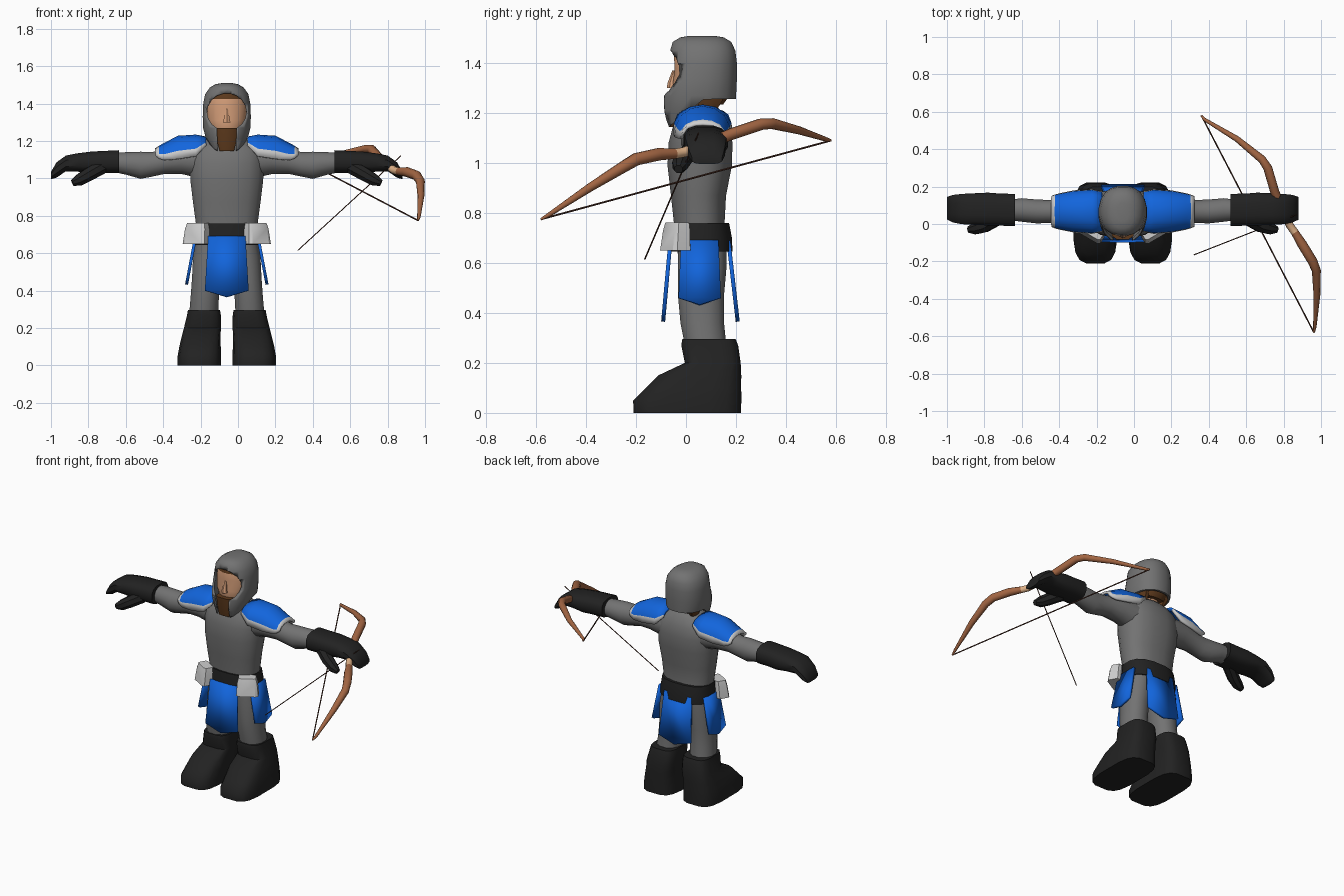
import bpy, bmesh, math
from mathutils import Vector as V

CX = -0.06          # body centre line; body parts are built around it


def colour(name, rgb):
    m = bpy.data.materials.new(name)
    m.diffuse_color = (*rgb, 1)
    return m


GREY = colour("grey cloth", (0.17, 0.17, 0.17))
BLACK = colour("black leather", (0.016, 0.016, 0.016))
BLUE = colour("blue cloth", (0.006, 0.13, 0.72))
PALE = colour("pale trim", (0.62, 0.62, 0.62))
SKIN = colour("skin", (0.66, 0.34, 0.19))
HAIR = colour("brown hair", (0.11, 0.042, 0.012))
WOOD = colour("bow wood", (0.36, 0.13, 0.055))
TAN = colour("grip tan", (0.75, 0.45, 0.25))
CORD = colour("dark cord", (0.09, 0.035, 0.022))


def finish(bm, name, mats, mirror=False, x0=CX, angle=40, thick=0):
    bmesh.ops.recalc_face_normals(bm, faces=bm.faces)
    me = bpy.data.meshes.new(name)
    bm.to_mesh(me)
    bm.free()
    for m in mats:
        me.materials.append(m)
    ob = bpy.data.objects.new(name, me)
    bpy.context.collection.objects.link(ob)
    ob.location.x = x0
    bpy.ops.object.select_all(action='DESELECT')
    ob.select_set(True)
    bpy.context.view_layer.objects.active = ob
    bpy.ops.object.shade_smooth_by_angle(angle=math.radians(angle))
    if thick:
        s = ob.modifiers.new("thickness", 'SOLIDIFY')
        s.thickness = thick
        s.offset = 0
    if mirror:
        ob.modifiers.new("mirror", 'MIRROR')
    return ob


def loft(name, rings, mats, n=14, p=2.0, paint=None, **kw):
    """Skin closed superellipse rings, each (centre, u radius, v radius)."""
    bm = bmesh.new()
    rows = []
    for c, u, v in rings:
        row = []
        for i in range(n):
            a = math.tau * (i + 0.5) / n
            f = [math.copysign(abs(k) ** (2 / p), k) for k in (math.cos(a), math.sin(a))]
            row.append(bm.verts.new(c + u * f[0] + v * f[1]))
        rows.append(row)
    for a, b in zip(rows, rows[1:]):
        for i in range(n):
            bm.faces.new((a[i], a[(i + 1) % n], b[(i + 1) % n], b[i]))
    bm.faces.new(rows[0])
    bm.faces.new(rows[-1])
    if paint:
        for f in bm.faces:
            f.material_index = paint(f.calc_center_median())
    return finish(bm, name, mats, **kw)


def upright(name, rows, mats, **kw):     # rows: z, xc, yc, rx, ry
    return loft(name, [(V((x, y, z)), V((a, 0, 0)), V((0, b, 0))) for z, x, y, a, b in rows], mats, **kw)


def sideways(name, rows, mats, **kw):    # rows: x, yc, zc, ry, rz
    return loft(name, [(V((x, y, z)), V((0, a, 0)), V((0, 0, b))) for x, y, z, a, b in rows], mats, **kw)


def tube(name, pts, mats, **kw):         # pts: x, y, z, radius
    P = [V(q[:3]) for q in pts]
    rings = []
    for i, q in enumerate(pts):
        t = (P[min(i + 1, len(P) - 1)] - P[max(i - 1, 0)]).normalized()
        u = t.cross(V((0.3, 0, 1))).normalized()
        rings.append((P[i], u * q[3], t.cross(u) * q[3]))
    return loft(name, rings, mats, **kw)


def flap(name, outline, place, mirror=False):
    """Pale-edged cloth panel with an inset blue field."""
    bm = bmesh.new()
    f = bm.faces.new([bm.verts.new(place(u, z)) for u, z in outline])
    bmesh.ops.inset_region(bm, faces=[f], thickness=0.019, use_even_offset=True)
    f.material_index = 1
    finish(bm, name, [PALE, BLUE], mirror, thick=0.016)


def cutter(name, outline, place, depth):
    bm = bmesh.new()
    f = bm.faces.new([bm.verts.new(place(u, z)) for u, z in outline])
    r = bmesh.ops.extrude_face_region(bm, geom=[f])
    bmesh.ops.translate(bm, vec=depth, verts=[g for g in r["geom"] if isinstance(g, bmesh.types.BMVert)])
    ob = finish(bm, name, [GREY])
    ob.hide_render = True
    ob.display_type = 'WIRE'
    return ob


# Torso, arms and legs
upright("torso", [(0.62, 0, 0.06, 0.13, 0.09), (0.68, 0, 0.06, 0.165, 0.105), (0.76, 0, 0.053, 0.168, 0.103),
                  (0.87, 0, 0.05, 0.183, 0.112), (0.99, 0, 0.055, 0.198, 0.131), (1.08, 0, 0.058, 0.2, 0.13),
                  (1.15, 0, 0.062, 0.19, 0.115), (1.2, 0, 0.065, 0.13, 0.085), (1.225, 0, 0.065, 0.07, 0.06)],
        [GREY], n=16, p=2.4, angle=60)
sideways("arms", [(0.13, 0.065, 1.09, 0.09, 0.095), (0.24, 0.067, 1.1, 0.08, 0.08), (0.33, 0.067, 1.09, 0.068, 0.068),
                  (0.40, 0.067, 1.075, 0.064, 0.068), (0.46, 0.067, 1.07, 0.066, 0.075), (0.54, 0.075, 1.08, 0.065, 0.062),
                  (0.62, 0.075, 1.085, 0.055, 0.05)], [GREY], n=12, mirror=True, angle=60)
upright("legs", [(0.26, 0.125, 0.08, 0.08, 0.085), (0.36, 0.118, 0.065, 0.078, 0.09), (0.47, 0.108, 0.06, 0.08, 0.095),
                 (0.58, 0.095, 0.065, 0.088, 0.1), (0.68, 0.08, 0.065, 0.085, 0.1)],
        [GREY], n=12, p=2.2, mirror=True, angle=60)

# Boots
upright("boots", [(0.0, 0.147, 0.005, 0.118, 0.217), (0.05, 0.147, 0.005, 0.117, 0.219), (0.1, 0.143, 0.03, 0.112, 0.193),
                  (0.15, 0.138, 0.055, 0.105, 0.168), (0.2, 0.13, 0.107, 0.1, 0.113), (0.27, 0.122, 0.095, 0.091, 0.115),
                  (0.295, 0.122, 0.092, 0.087, 0.108)], [BLACK], n=16, p=3.6, mirror=True, angle=50)

# Gloves with thumbs
sideways("gloves", [(0.575, 0.075, 1.09, 0.088, 0.062), (0.66, 0.077, 1.088, 0.088, 0.06), (0.72, 0.08, 1.085, 0.09, 0.06),
                    (0.80, 0.08, 1.085, 0.086, 0.05), (0.86, 0.08, 1.08, 0.083, 0.043), (0.91, 0.082, 1.045, 0.075, 0.042),
                    (0.94, 0.084, 1.015, 0.062, 0.02)], [BLACK], n=12, p=2.8, mirror=True)
tube("thumbs", [(0.67, 0.03, 1.06, 0.04), (0.74, -0.01, 1.02, 0.038), (0.79, -0.025, 0.99, 0.033), (0.825, -0.03, 0.975, 0.018)],
     [BLACK], n=8, mirror=True)

# Belt and pouches
upright("belt", [(0.645, 0, 0.06, 0.178, 0.128), (0.7, 0, 0.06, 0.176, 0.126), (0.76, 0, 0.057, 0.17, 0.117)],
        [BLACK], n=16, p=2.5)
d, e = V((0.86, 0.5, 0)), V((-0.5, 0.86, 0))
loft("pouches", [(V((0.162, -0.043, 0.65)), d * 0.07, e * 0.042), (V((0.157, -0.038, 0.73)), d * 0.063, e * 0.037),
                 (V((0.154, -0.035, 0.762)), d * 0.055, e * 0.033)], [PALE], n=8, p=6, mirror=True, angle=30)

# Tabard flaps
wide = [(-0.1, 0.69), (-0.117, 0.40), (0, 0.365), (0.117, 0.40), (0.1, 0.69)]
flap("front_flap", wide, lambda u, z: (u, -0.064 - (0.67 - z) * 0.09, z))
flap("back_flap", wide, lambda u, z: (u, 0.172 + (0.67 - z) * 0.115, z))
narrow = [(-0.075, 0.69), (-0.085, 0.46), (0, 0.432), (0.085, 0.46), (0.075, 0.69)]
flap("side_flaps", narrow, lambda u, z: (0.17 + (0.67 - z) * 0.19, 0.055 + u, z), mirror=True)

# Shoulder pads: arched plates, pale along the lower and outer edges
bm = bmesh.new()
stations = [(0.11, 0.1, 1.215, 1.175), (0.165, 0.112, 1.226, 1.118), (0.26, 0.105, 1.22, 1.103),
            (0.335, 0.09, 1.18, 1.097), (0.36, 0.083, 1.167, 1.105), (0.38, 0.075, 1.153, 1.12)]
angles = [-90, -74, -50, -25, 0, 25, 50, 74, 90]
rows = [[bm.verts.new((x, 0.067 + w * math.sin(math.radians(a)),
                       b + (t - b) * math.cos(math.radians(a)) ** 0.8 if abs(a) < 90 else b))
         for a in angles] for x, w, t, b in stations]
for i in range(len(rows) - 1):
    for j in range(len(angles) - 1):
        f = bm.faces.new((rows[i][j], rows[i + 1][j], rows[i + 1][j + 1], rows[i][j + 1]))
        f.material_index = 0 if i >= 3 and i == len(rows) - 2 or j in (0, len(angles) - 2) else 1
finish(bm, "shoulder_pads", [PALE, BLUE], True, thick=0.016)

# Head, neck, hair and beard
upright("head", [(1.2, 0, 0.03, 0.05, 0.05), (1.25, 0, 0.03, 0.085, 0.085), (1.31, 0, 0.035, 0.105, 0.09),
                 (1.38, 0, 0.045, 0.11, 0.092), (1.425, 0, 0.05, 0.106, 0.1), (1.47, 0, 0.055, 0.085, 0.09)],
        [SKIN, HAIR], n=16, paint=lambda c: int(c.z > 1.42), angle=60)
upright("nose", [(1.3, 0, -0.055, 0.022, 0.022), (1.32, 0, -0.054, 0.018, 0.02), (1.37, 0, -0.045, 0.008, 0.01)], [SKIN], n=6)
upright("neck", [(1.17, 0, 0.07, 0.075, 0.07), (1.22, 0, 0.07, 0.062, 0.06), (1.3, 0, 0.065, 0.06, 0.055)], [SKIN], n=12)
upright("beard", [(1.145, 0, -0.05, 0.04, 0.02), (1.2, 0, -0.04, 0.055, 0.04), (1.27, 0, -0.04, 0.06, 0.045)],
        [HAIR], n=8, p=3)
upright("side_hair", [(1.195, 0.06, 0.085, 0.018, 0.03), (1.25, 0.075, 0.095, 0.03, 0.055), (1.3, 0.075, 0.095, 0.03, 0.07)],
        [HAIR], n=8, mirror=True)
upright("nape_hair", [(1.235, 0, 0.12, 0.075, 0.03), (1.275, 0, 0.105, 0.1, 0.075), (1.3, 0, 0.105, 0.1, 0.075)], [HAIR], n=12)

# Helmet shell, cut for the face opening and the sloping lower rim
helmet = upright("helmet", [(1.1, 0, 0.04, 0.07, 0.11), (1.16, 0, 0.04, 0.09, 0.13), (1.21, 0, 0.05, 0.112, 0.149),
                            (1.27, 0, 0.052, 0.128, 0.15), (1.33, 0, 0.06, 0.13, 0.145), (1.4, 0, 0.069, 0.127, 0.136),
                            (1.45, 0, 0.067, 0.117, 0.132), (1.485, 0, 0.064, 0.092, 0.118), (1.503, 0, 0.064, 0.062, 0.088),
                            (1.509, 0, 0.064, 0.03, 0.05)], [GREY], n=20, p=2.3, angle=50)
s = helmet.modifiers.new("shell", 'SOLIDIFY')
s.thickness = 0.014
arc = [(0.105 * math.cos(math.radians(a)), 1.355 + 0.1 * math.sin(math.radians(a))) for a in range(-60, 241, 20)]
face = cutter("face_opening_cutter", [(0.045, 1.05)] + arc + [(-0.045, 1.05)], lambda u, z: (u, -0.3, z), V((0, 0.3, 0)))
rim = cutter("lower_rim_cutter", [(-0.3, 1.0), (-0.3, 1.143), (-0.07, 1.143), (0.07, 1.255), (0.4, 1.258), (0.4, 1.0)],
             lambda u, z: (-0.3, u, z), V((0.6, 0, 0)))
for c in (face, rim):
    b = helmet.modifiers.new("cut", 'BOOLEAN')
    b.operation, b.object, b.solver = 'DIFFERENCE', c, 'EXACT'

# Bow, string and arrow
tipA, tipB = (0.36, 0.58, 1.09), (0.962, -0.58, 0.775)
tube("bow", [(*tipA, 0.005), (0.375, 0.56, 1.095, 0.009), (0.55, 0.455, 1.13, 0.016), (0.685, 0.345, 1.158, 0.022),
             (0.715, 0.3, 1.155, 0.024), (0.75, 0.18, 1.115, 0.024), (0.79, 0.08, 1.075, 0.021), (0.835, -0.01, 1.043, 0.021),
             (0.86, -0.045, 1.037, 0.021), (0.9, -0.11, 1.035, 0.026), (0.955, -0.2, 1.015, 0.026), (0.975, -0.25, 0.985, 0.024),
             (0.978, -0.38, 0.905, 0.018), (0.967, -0.55, 0.792, 0.009), (*tipB, 0.005)],
     [WOOD, TAN], n=10, x0=0, angle=60, paint=lambda c: int(-0.044 < c.y < 0.07))
tube("bowstring", [(*tipA, 0.004), (*tipB, 0.004)], [CORD], n=6, x0=0)
tube("arrow", [(0.32, -0.165, 0.615, 0.003), (0.87, 0.05, 1.12, 0.003)], [CORD], n=6, x0=0)
